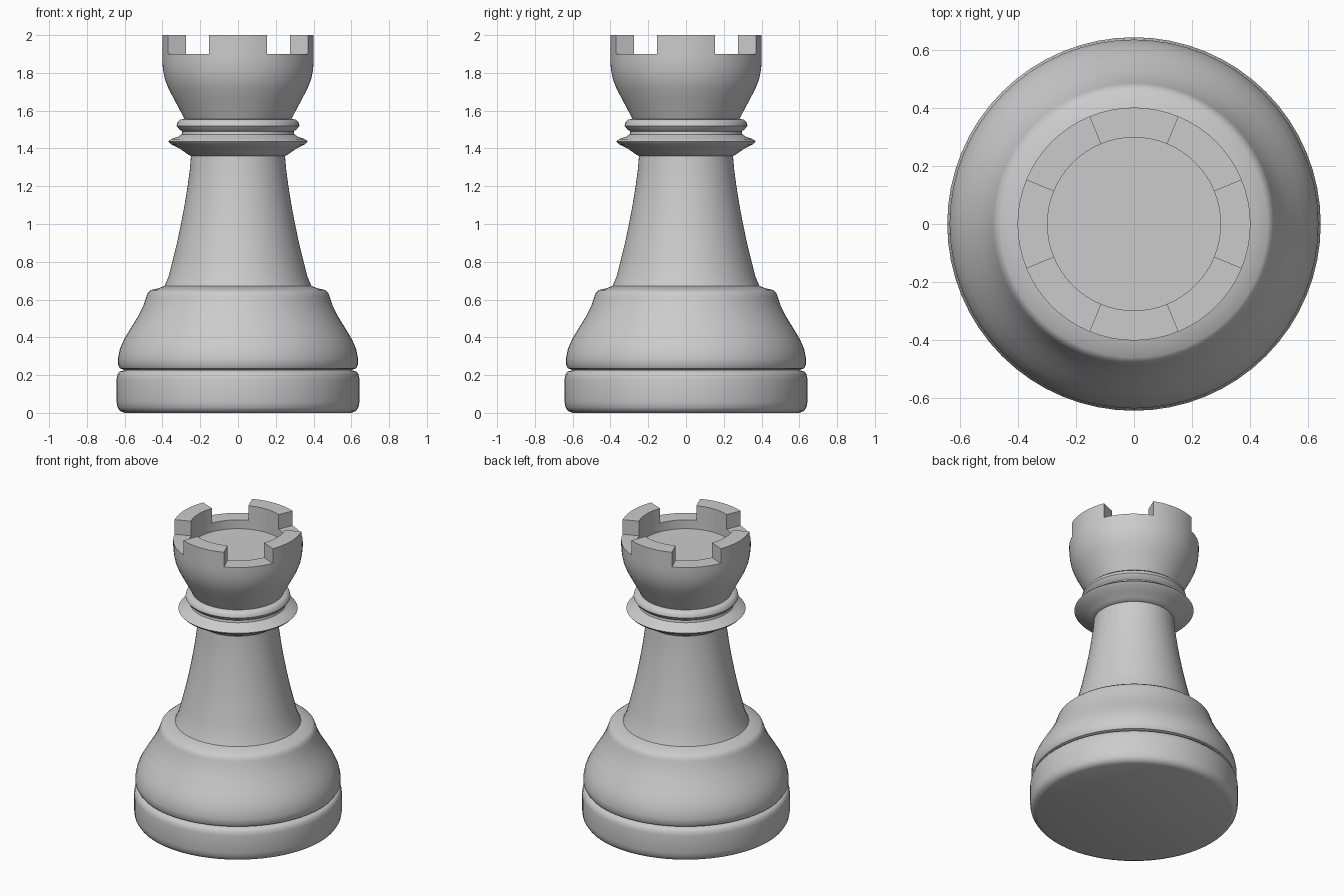
import bpy, bmesh, math
from mathutils import Vector

SEGMENTS = 64

cube = bpy.data.objects.get("Cube")
if cube:
    bpy.data.objects.remove(cube, do_unlink=True)

stone = bpy.data.materials.new("light_grey")
stone.use_nodes = True
GREY = (0.6, 0.6, 0.6, 1)
stone.diffuse_color = GREY
stone.node_tree.nodes["Principled BSDF"].inputs["Base Color"].default_value = GREY


def lathe(profile):
    """Spin (radius, height) points around z into a bmesh."""
    bm = bmesh.new()
    verts = [bm.verts.new((r, 0, z)) for r, z in profile]
    edges = [bm.edges.new(pair) for pair in zip(verts, verts[1:])]
    bmesh.ops.spin(bm, geom=verts + edges, cent=(0, 0, 0), axis=(0, 0, 1),
                   angle=math.tau, steps=SEGMENTS, use_merge=True)
    bmesh.ops.remove_doubles(bm, verts=bm.verts, dist=0.0001)
    return bm


def finish(name, bm):
    bmesh.ops.recalc_face_normals(bm, faces=bm.faces)
    mesh = bpy.data.meshes.new(name)
    bm.to_mesh(mesh)
    bm.free()
    mesh.materials.append(stone)
    obj = bpy.data.objects.new(name, mesh)
    bpy.context.collection.objects.link(obj)
    bpy.ops.object.select_all(action="DESELECT")
    obj.select_set(True)
    bpy.context.view_layer.objects.active = obj
    bpy.ops.object.shade_smooth_by_angle(angle=math.radians(40))
    return obj


# Foot disc with rounded rims
finish("foot", lathe([
    (0, 0), (0.6, 0), (0.625, 0.01), (0.638, 0.03), (0.643, 0.06),
    (0.643, 0.18), (0.638, 0.205), (0.625, 0.22), (0.6, 0.226), (0, 0.226)]))

# Domed base above the groove
finish("base", lathe([
    (0, 0.224), (0.6, 0.226), (0.625, 0.236), (0.635, 0.255), (0.635, 0.29),
    (0.625, 0.34), (0.603, 0.39), (0.57, 0.445), (0.53, 0.51), (0.5, 0.57),
    (0.485, 0.615), (0.477, 0.637), (0.46, 0.651), (0.42, 0.66),
    (0.39, 0.672), (0, 0.672)]))

# Tapered column
finish("column", lathe([
    (0, 0.66), (0.39, 0.67), (0.368, 0.72), (0.348, 0.8), (0.323, 0.9),
    (0.302, 1.0), (0.283, 1.1), (0.267, 1.2), (0.255, 1.29),
    (0.248, 1.37), (0, 1.37)]))

# Double collar
finish("collar", lathe([
    (0, 1.36), (0.25, 1.36), (0.275, 1.375), (0.31, 1.4), (0.355, 1.422),
    (0.369, 1.437), (0.355, 1.449), (0.315, 1.463), (0.298, 1.475),
    (0.295, 1.49), (0.312, 1.502), (0.325, 1.52), (0.32, 1.54),
    (0.305, 1.553), (0.27, 1.558), (0, 1.558)]))

# Flared head with a sunken floor; the rim carries four merlons
head = lathe([
    (0, 1.55), (0.28, 1.55), (0.306, 1.6), (0.338, 1.66), (0.367, 1.715),
    (0.387, 1.765), (0.397, 1.815), (0.401, 1.86), (0.401, 1.9),
    (0.298, 1.9), (0.298, 1.84), (0, 1.84)])
rim = []
for face in head.faces:
    c = face.calc_center_median()
    angle = math.atan2(c.y, c.x) % (math.pi / 2)
    near_axis = min(angle, math.pi / 2 - angle) < math.pi / 8
    if c.z > 1.899 and near_axis:
        rim.append(face)
raised = bmesh.ops.extrude_face_region(head, geom=rim)["geom"]
bmesh.ops.delete(head, geom=rim, context="FACES")
bmesh.ops.translate(head, vec=Vector((0, 0, 0.1)),
                    verts=[g for g in raised if isinstance(g, bmesh.types.BMVert)])
finish("head", head)
